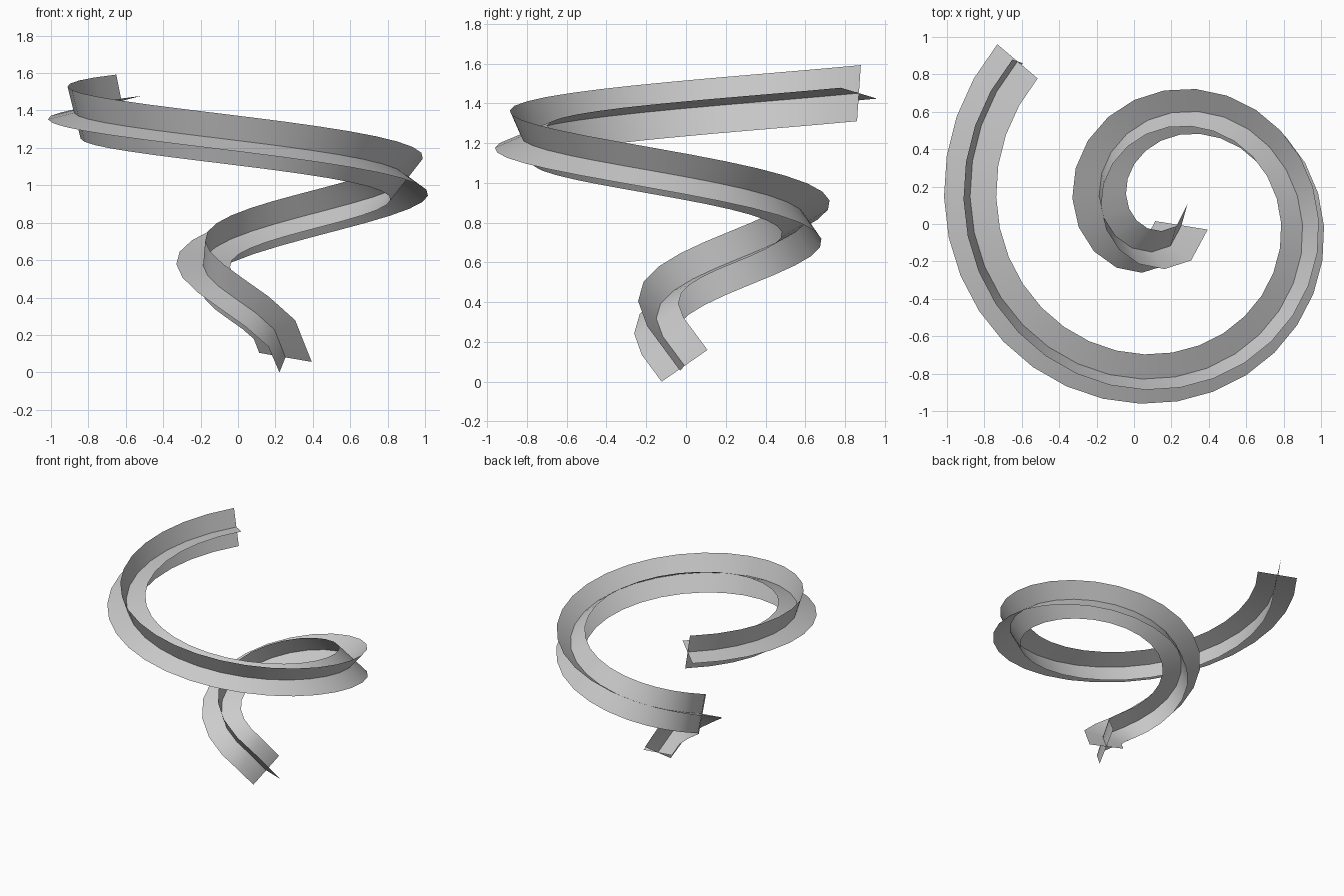
import bpy, math
from mathutils import Vector

if "Cube" in bpy.data.objects:
    bpy.data.objects.remove(bpy.data.objects["Cube"])

STEPS, SUB, TURNS = 38, 12, 1.5
HALF = 0.144          # reach of each wing from the centre line
END_TILT = math.radians(11)

def path(t):
    """Widening clockwise spiral whose climb eases off; t in turns."""
    a = math.radians(-45) - math.tau * t
    r = 0.095 + 0.70 * t
    return Vector((0.19 + r * math.cos(a), 0.065 + r * math.sin(a),
                   0.075 + 1.295 * t - 0.254 * t * t))

def tangent(t):
    return (path(t + 1e-4) - path(t - 1e-4)).normalized()

# Twist-free frames, carried from the top end down to the foot
T = tangent(TURNS)
side = T.cross(Vector((0, 0, 1))).normalized()
if side.dot(path(TURNS) - Vector((0.19, 0.065, 0))) < 0:
    side = -side
up = T.cross(side).normalized()
if up.z < 0:
    up = -up
n = side * math.cos(END_TILT) - up * math.sin(END_TILT)
frames = []
for i in range(STEPS * SUB, -1, -1):
    t = TURNS * (i / (STEPS * SUB)) ** 0.7
    new = tangent(t)
    n = T.rotation_difference(new) @ n
    T = new
    n = (n - T * n.dot(T)).normalized()
    if i % SUB == 0:
        frames.append((path(t), n.copy(), T.cross(n)))

# Four wings forming a cross-shaped section along the spiral
verts, faces = [], []
for k in range(4):
    base = len(verts)
    c, s = round(math.cos(k * math.pi / 2)), round(math.sin(k * math.pi / 2))
    for p, a, b in frames:
        verts += [p, p + (a * c + b * s) * HALF]
    for i in range(STEPS):
        j = base + 2 * i
        faces.append((j, j + 1, j + 3, j + 2))

# Rest on the ground, centred
lo = [min(v[i] for v in verts) for i in range(3)]
hi = [max(v[i] for v in verts) for i in range(3)]
off = Vector(((lo[0] + hi[0]) / 2, (lo[1] + hi[1]) / 2, lo[2]))
verts = [v - off for v in verts]

mesh = bpy.data.meshes.new("spiral_cross_ribbon")
mesh.from_pydata(verts, [], faces)
obj = bpy.data.objects.new("spiral_cross_ribbon", mesh)
bpy.context.collection.objects.link(obj)
for f in mesh.polygons:
    f.use_smooth = True
